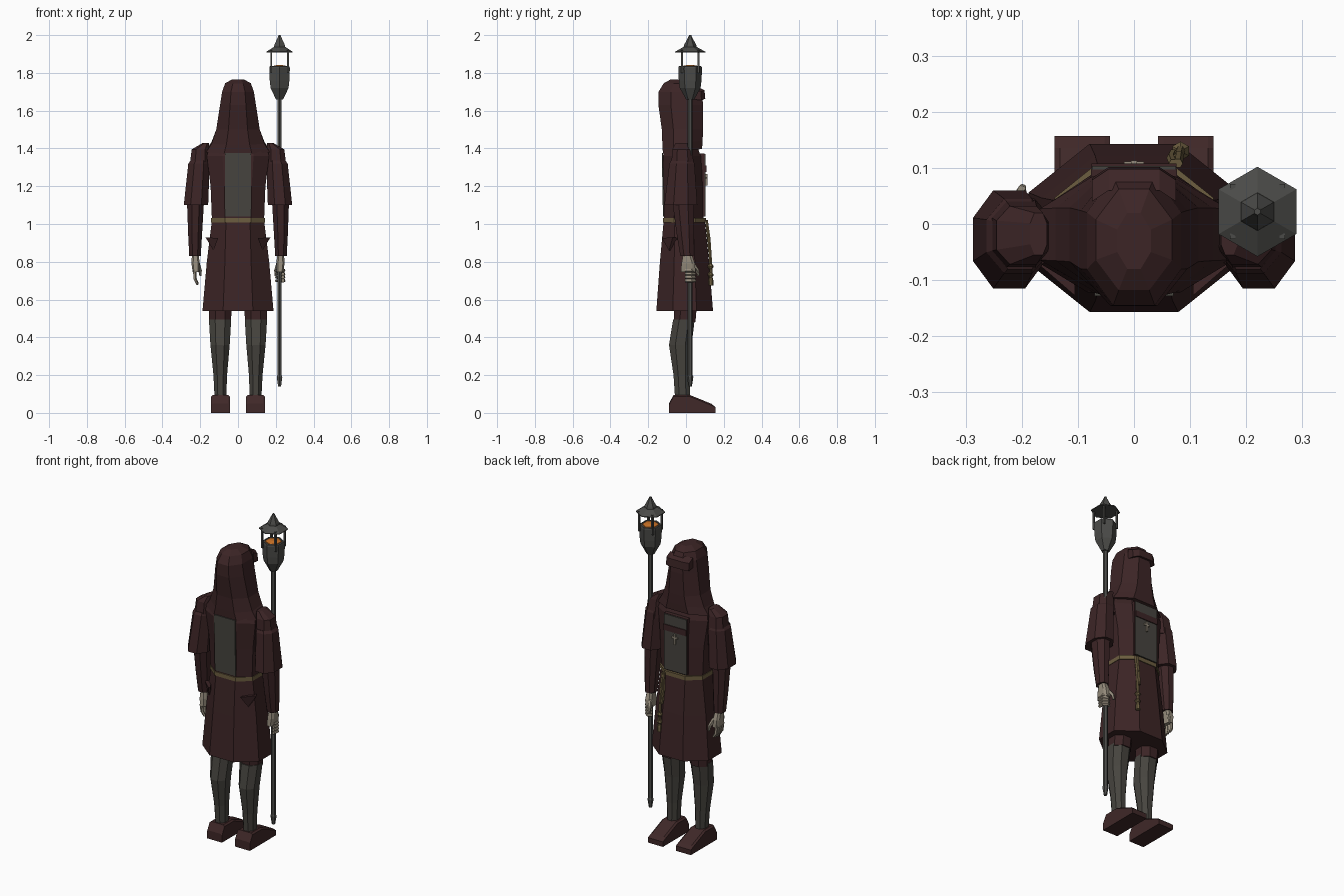
import bpy, bmesh, math
from mathutils import Vector


def material(name, rgb):
    m = bpy.data.materials.new(name)
    m.diffuse_color = (*rgb, 1)
    return m


ROBE = material("dark red cloth", (0.045, 0.018, 0.019))
SHOE = material("red brown leather", (0.050, 0.021, 0.021))
GREY = material("grey cloth", (0.062, 0.058, 0.049))
METAL = material("dark metal", (0.070, 0.070, 0.065))
SKIN = material("pale grey skin", (0.300, 0.260, 0.200))
GOLD = material("rope tan", (0.150, 0.110, 0.050))
EMBER = material("orange ember", (0.600, 0.170, 0.020))


def build(name, rings, mat, mirror=False):
    """Join equal rings of points into a closed, capped shell."""
    bm = bmesh.new()
    loops = [[bm.verts.new(p) for p in r] for r in rings]
    n = len(loops[0])
    for a, b in zip(loops, loops[1:]):
        for i in range(n):
            bm.faces.new((a[i], a[(i + 1) % n], b[(i + 1) % n], b[i]))
    bm.faces.new(loops[0][::-1])
    bm.faces.new(loops[-1])
    bmesh.ops.recalc_face_normals(bm, faces=bm.faces)
    me = bpy.data.meshes.new(name)
    bm.to_mesh(me)
    bm.free()
    me.materials.append(mat)
    ob = bpy.data.objects.new(name, me)
    bpy.context.collection.objects.link(ob)
    if mirror:
        ob.modifiers.new("mirror", 'MIRROR')
    return ob


def octagon(z, x0, x1, y0, y1, c=0.3, tilt=0):
    """Chamfered rectangle; c is the cut as a share of each side."""
    dx, dy = (x1 - x0) * c, (y1 - y0) * c
    pts = [(x0 + dx, y0), (x1 - dx, y0), (x1, y0 + dy), (x1, y1 - dy),
           (x1 - dx, y1), (x0 + dx, y1), (x0, y1 - dy), (x0, y0 + dy)]
    return [(x, y, z + tilt * (y - (y0 + y1) / 2)) for x, y in pts]


def loft(name, mat, sections, mirror=False):
    return build(name, [octagon(*s) for s in sections], mat, mirror)


def turned(name, mat, x, y, profile, sides=6, phase=math.pi / 2):
    """Stack of regular polygons from (z, radius) pairs."""
    return build(name, [[(x + r * math.cos(phase + i * math.tau / sides),
                          y + r * math.sin(phase + i * math.tau / sides), z)
                         for i in range(sides)] for z, r in profile], mat)


def box(name, mat, x0, x1, y0, y1, z0, z1, mirror=False):
    return build(name, [[(x0, y0, z), (x1, y0, z), (x1, y1, z), (x0, y1, z)]
                        for z in (z0, z1)], mat, mirror)


def rod(name, mat, points, radii, sides=6, mirror=False):
    """Tube through points with a radius at each one."""
    pts = [Vector(p) for p in points]
    rings = []
    for i, p in enumerate(pts):
        d = (pts[min(i + 1, len(pts) - 1)] - pts[max(i - 1, 0)]).normalized()
        u = d.cross(Vector((0, 1, 0) if abs(d.y) < 0.9 else (1, 0, 0))).normalized()
        v = d.cross(u)
        rings.append([p + radii[i] * (u * math.cos(a) + v * math.sin(a))
                      for a in [k * math.tau / sides for k in range(sides)]])
    return build(name, rings, mat, mirror)


# Robe: skirt, torso and hood
loft("skirt", ROBE, [(0.54, -0.188, 0.188, -0.157, 0.143, 0.29),
                     (0.80, -0.165, 0.165, -0.138, 0.122, 0.29),
                     (1.02, -0.138, 0.138, -0.118, 0.100, 0.27)])
loft("torso", ROBE, [(1.02, -0.138, 0.138, -0.116, 0.092, 0.25),
                     (1.20, -0.145, 0.145, -0.118, 0.090, 0.25),
                     (1.36, -0.165, 0.165, -0.122, 0.078, 0.25),
                     (1.41, -0.150, 0.150, -0.105, 0.060, 0.25)])
loft("hood", ROBE, [(1.385, -0.168, 0.168, -0.122, 0.085, 0.28, 0.12),
                    (1.43, -0.140, 0.140, -0.125, 0.088, 0.28, 0.1),
                    (1.50, -0.115, 0.115, -0.128, 0.090, 0.28),
                    (1.63, -0.095, 0.095, -0.146, 0.090, 0.28),
                    (1.70, -0.084, 0.084, -0.145, 0.085, 0.28),
                    (1.745, -0.068, 0.068, -0.118, 0.062, 0.3),
                    (1.766, -0.030, 0.030, -0.080, 0.020, 0.3)])
# Folded brim over the veiled face
build("hood_brim", [[(-0.075, y, z) for y, z in q] if s == 0 else
                    [(x, y + 0.02, z + 0.008) for x, (y, z) in zip([s] * 4, q)] if abs(s) < 0.06 else
                    [(0.075, y, z) for y, z in q]
                    for q in [[(0.04, 1.66), (0.082, 1.655), (0.078, 1.70), (0.04, 1.72)]]
                    for s in (0, -0.045, 0.045, 0.075)], ROBE)

# Flap folds at the hips
build("hip_fold", [[(0.105, -0.128, z1), (0.172, -0.070, z1 + 0.005), (0.130, -0.090, z0)]
                   if k == 0 else
                   [(0.105, -0.110, z1), (0.150, -0.040, z1), (0.130, -0.070, z0)]
                   for z0, z1 in [(0.86, 0.925)] for k in (0, 1)], ROBE, True)

# Cloth panels on the back and chest
build("back_panel", [[(-0.068, y, 1.04), (0.068, y, 1.04), (0.070, y - 0.006, 1.375), (-0.070, y - 0.006, 1.375)]
                     for y in (-0.122, -0.115)], GREY)
build("chest_panel", [[(-0.075, y, 1.04), (0.075, y, 1.04), (0.075, y, 1.37), (-0.075, y, 1.37)]
                      for y in (0.096, 0.103)], GREY)
box("chest_band", ROBE, -0.076, 0.076, 0.095, 0.108, 1.275, 1.31)
box("chest_sides", ROBE, -0.077, 0.077, 0.06, 0.097, 1.04, 1.372)
box("pendant_bar", SKIN, -0.018, 0.018, 0.103, 0.111, 1.240, 1.250)
box("pendant_stem", SKIN, -0.005, 0.005, 0.103, 0.113, 1.205, 1.265)

# Belt with hanging knotted rope
loft("belt", GOLD, [(1.008, -0.142, 0.142, -0.123, 0.106, 0.26),
                    (1.032, -0.142, 0.142, -0.123, 0.106, 0.26)])
rod("hanging_rope", GOLD, [(0.078, 0.108, 1.02), (0.080, 0.122, 0.92), (0.082, 0.130, 0.80),
                           (0.084, 0.133, 0.72)], [0.009] * 4)
rod("second_rope", GOLD, [(0.070, 0.108, 1.02), (0.066, 0.118, 0.92), (0.070, 0.126, 0.84)], [0.008] * 3)
for i, z in enumerate((0.775, 0.73)):
    turned("rope_knot_%d" % i, GOLD, 0.083, 0.130,
           [(z - 0.015, 0.008), (z, 0.017), (z + 0.015, 0.008)])
turned("rope_tassel", GOLD, 0.084, 0.132, [(0.675, 0.014), (0.70, 0.013), (0.725, 0.007)])

# Arms: shoulder pad, wide sleeve, tight sleeve
loft("shoulder_pad", ROBE, [(1.29, 0.150, 0.258, -0.080, 0.045, 0.25),
                            (1.395, 0.150, 0.245, -0.072, 0.032, 0.25),
                            (1.43, 0.155, 0.185, -0.055, 0.020, 0.25)], True)
loft("wide_sleeve", ROBE, [(1.10, 0.158, 0.287, -0.115, 0.060, 0.28),
                           (1.32, 0.150, 0.263, -0.088, 0.045, 0.28),
                           (1.335, 0.155, 0.252, -0.080, 0.038, 0.28)], True)
loft("tight_sleeve", ROBE, [(0.83, 0.197, 0.258, -0.030, 0.040, 0.28),
                            (0.95, 0.190, 0.264, -0.050, 0.042, 0.28),
                            (1.12, 0.180, 0.270, -0.072, 0.042, 0.28)], True)

# Hands: palm, fingers and thumb
loft("palm", SKIN, [(0.745, 0.204, 0.240, -0.028, 0.050, 0.2),
                    (0.79, 0.203, 0.246, -0.024, 0.048, 0.2),
                    (0.84, 0.208, 0.244, -0.015, 0.030, 0.25)], True)
for k in range(4):
    y = -0.018 + 0.019 * k
    rod("left_finger_%d" % k, SKIN, [(-0.230, y, 0.755), (-0.228, y + 0.004, 0.71),
                                     (-0.214, y + 0.008, 0.678 + 0.004 * abs(k - 1))],
        [0.010, 0.009, 0.006], 5)
    z = 0.70 + 0.018 * k
    rod("right_finger_%d" % k, SKIN, [(0.238, -0.005, z), (0.242, 0.028, z),
                                      (0.222, 0.044, z), (0.200, 0.030, z)], [0.010] * 3 + [0.007], 5)
rod("thumb", SKIN, [(0.212, 0.035, 0.79), (0.200, 0.060, 0.755), (0.198, 0.066, 0.725)],
    [0.012, 0.010, 0.006], 5, True)

# Legs and shoes
loft("trouser", ROBE, [(0.48, 0.038, 0.152, -0.062, 0.050, 0.28),
                       (0.60, 0.030, 0.155, -0.065, 0.060, 0.28)], True)
loft("legging", GREY, [(0.08, 0.062, 0.124, -0.058, 0.022, 0.28),
                       (0.20, 0.058, 0.130, -0.066, 0.022, 0.28),
                       (0.36, 0.044, 0.146, -0.090, 0.030, 0.28),
                       (0.495, 0.036, 0.154, -0.068, 0.046, 0.28)], True)
SHOE_SIDE = [(-0.09, 0), (-0.09, 0.05), (-0.066, 0.095), (0.020, 0.095),
             (0.135, 0.048), (0.157, 0.030), (0.157, 0)]
build("shoe", [[(x, y, z if z < 0.04 or not edge else z - 0.008) for y, z in SHOE_SIDE]
               for x, edge in ((0.043, 1), (0.053, 0), (0.132, 0), (0.142, 1))], SHOE, True)

# Staff and lantern
SX, SY = 0.22, 0.022
turned("staff", METAL, SX, SY, [(0.14, 0.009), (0.19, 0.017), (0.20, 0.013), (1.67, 0.013)])
turned("lantern_cup", METAL, SX, SY, [(1.66, 0.022), (1.72, 0.055), (1.76, 0.060),
                                      (1.825, 0.063), (1.835, 0.060), (1.836, 0.050), (1.826, 0.046)])
turned("lantern_ember", EMBER, SX, SY, [(1.824, 0.048), (1.836, 0.044), (1.842, 0.015)])
turned("lantern_roof", METAL, SX, SY, [(1.908, 0.080), (1.912, 0.080), (1.938, 0.034),
                                       (1.948, 0.032), (1.99, 0.010), (2.0, 0.006)])
for i, (dx, dy) in enumerate(((-1, -1), (1, -1), (1, 1), (-1, 1))):
    x, y = SX + 0.044 * dx, SY + 0.044 * dy
    box("lantern_post_%d" % i, METAL, x - 0.005, x + 0.005, y - 0.005, y + 0.005, 1.80, 1.92)
